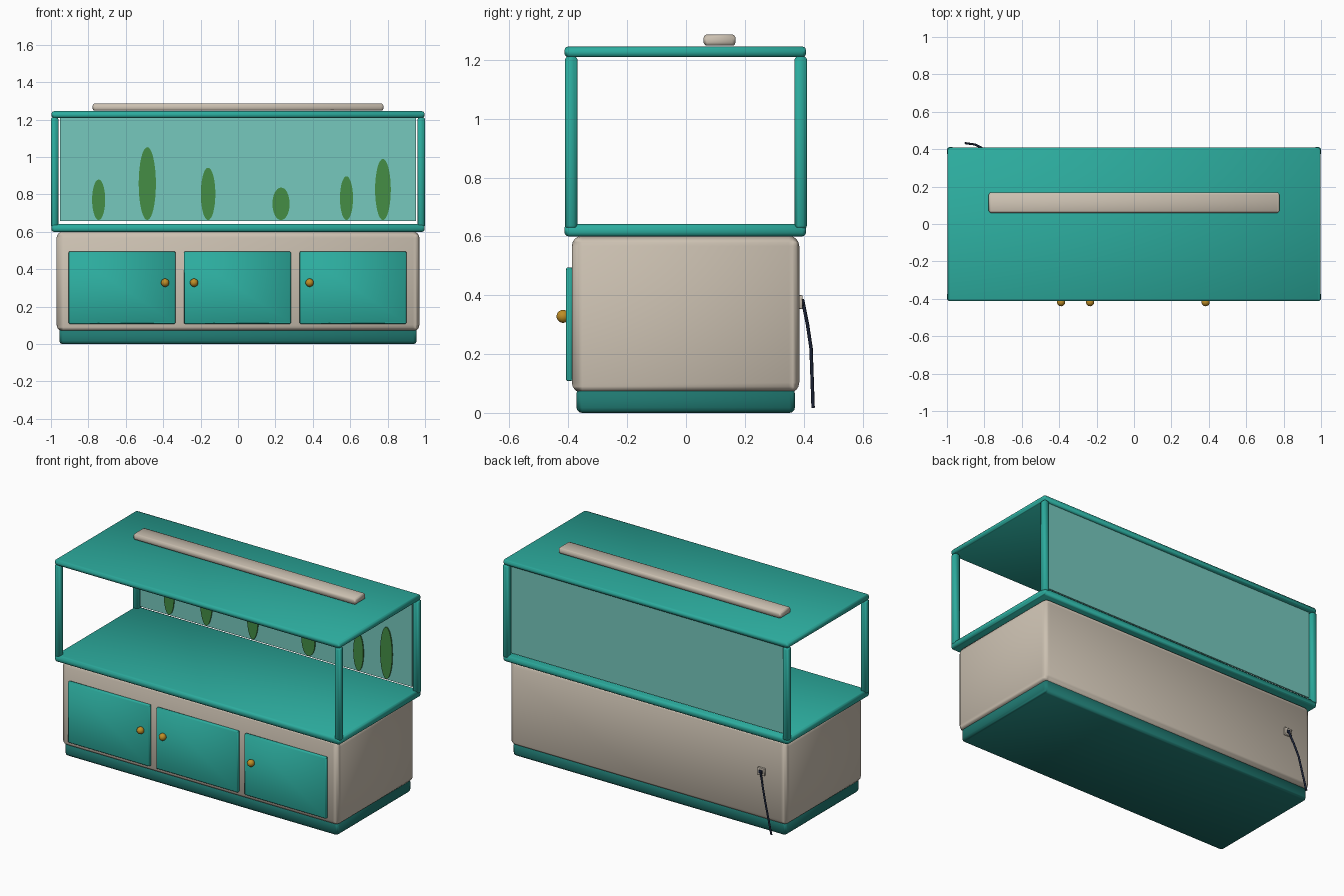
import bpy
import math

if "Cube" in bpy.data.objects:
    bpy.data.objects.remove(bpy.data.objects["Cube"])


def material(name, rgb):
    m = bpy.data.materials.new(name)
    m.diffuse_color = (*rgb, 1)
    m.use_nodes = True
    m.node_tree.nodes["Principled BSDF"].inputs["Base Color"].default_value = m.diffuse_color
    return m


teal = material("teal", (0.025, 0.41, 0.34))
dark_teal = material("dark teal", (0.014, 0.19, 0.165))
pale_teal = material("pale teal", (0.18, 0.58, 0.51))
beige = material("beige", (0.60, 0.53, 0.44))
green = material("leaf green", (0.058, 0.27, 0.06))
brass = material("brass", (0.52, 0.27, 0.02))
navy = material("navy", (0.013, 0.019, 0.042))


def finish(obj, name, mat):
    obj.name = name
    obj.data.materials.append(mat)
    bpy.ops.object.shade_smooth_by_angle(angle=math.radians(40))
    return obj


def box(name, lo, hi, mat, bevel=0.0, segments=3):
    """Box between two corners, with rounded edges."""
    bpy.ops.mesh.primitive_cube_add(
        size=1, location=[(a + b) / 2 for a, b in zip(lo, hi)])
    obj = bpy.context.object
    obj.scale = [b - a for a, b in zip(lo, hi)]
    bpy.ops.object.transform_apply(location=False, rotation=False, scale=True)
    if bevel:
        mod = obj.modifiers.new("rounded edges", 'BEVEL')
        mod.width = bevel
        mod.segments = segments
        mod.harden_normals = True
        bpy.ops.object.modifier_apply(modifier=mod.name)
    return finish(obj, name, mat)


# Stand: plinth and cabinet
box("plinth", (-0.955, -0.372, 0), (0.955, 0.37, 0.085), dark_teal, 0.018)
box("cabinet", (-0.97, -0.388, 0.068), (0.97, 0.385, 0.602), beige, 0.035, 4)

# Doors with round knobs
for i, (x, knob_x) in enumerate([(-0.62, -0.39), (-0.003, -0.235), (0.615, 0.383)]):
    box(f"door_{i + 1}", (x - 0.286, -0.408, 0.108), (x + 0.286, -0.385, 0.495),
        teal, 0.007, 2)
    bpy.ops.mesh.primitive_uv_sphere_add(
        segments=20, ring_count=12, radius=0.022, location=(knob_x, -0.418, 0.328))
    finish(bpy.context.object, f"knob_{i + 1}", brass)

# Tank: floor slab, lid slab and corner posts
box("tank_floor", (-0.997, -0.413, 0.60), (0.997, 0.408, 0.642), teal, 0.013)
box("tank_lid", (-0.997, -0.413, 1.209), (0.997, 0.408, 1.245), teal, 0.013)
for sx in (-1, 1):
    for sy in (-1, 1):
        x, y = sx * 0.98, sy * 0.39
        box("corner_post", (x - 0.02, y - 0.021, 0.625), (x + 0.02, y + 0.021, 1.212),
            teal, 0.012)

# Back panel with flat painted plants
box("back_panel", (-0.953, 0.380, 0.657), (0.953, 0.390, 1.21), pale_teal)
plants = [(-0.745, 0.88, 0.035), (-0.485, 1.053, 0.046), (-0.16, 0.943, 0.039),
          (0.23, 0.837, 0.046), (0.58, 0.897, 0.035), (0.775, 0.99, 0.042)]
for x, top, half_width in plants:
    half_height = (top - 0.663) / 2
    bpy.ops.mesh.primitive_cylinder_add(
        vertices=32, radius=1, depth=1, location=(x, 0.377, 0.663 + half_height),
        rotation=(math.pi / 2, 0, 0))
    plant = bpy.context.object
    plant.scale = (half_width, half_height, 0.008)
    bpy.ops.object.transform_apply(location=False, rotation=True, scale=True)
    finish(plant, "plant", green)

# Lamp bar on the lid
box("lamp_bar", (-0.777, 0.06, 1.248), (0.777, 0.168, 1.286), beige, 0.011)

# Socket and hanging power cable at the back
box("socket", (-0.825, 0.38, 0.353), (-0.775, 0.396, 0.4), beige, 0.003, 2)
box("plug", (-0.812, 0.39, 0.365), (-0.788, 0.402, 0.387), navy, 0.003, 2)
curve = bpy.data.curves.new("power_cable", 'CURVE')
curve.dimensions = '3D'
curve.bevel_depth = 0.006
curve.bevel_resolution = 2
curve.use_fill_caps = True
path = [(-0.80, 0.398, 0.376), (-0.825, 0.413, 0.30), (-0.85, 0.425, 0.22),
        (-0.90, 0.432, 0.018)]
spline = curve.splines.new('POLY')
spline.points.add(len(path) - 1)
for point, co in zip(spline.points, path):
    point.co = (*co, 1)
curve.materials.append(navy)
cable = bpy.data.objects.new("power_cable", curve)
bpy.context.collection.objects.link(cable)
bpy.ops.object.select_all(action='DESELECT')
cable.select_set(True)
bpy.context.view_layer.objects.active = cable
bpy.ops.object.convert(target='MESH')
